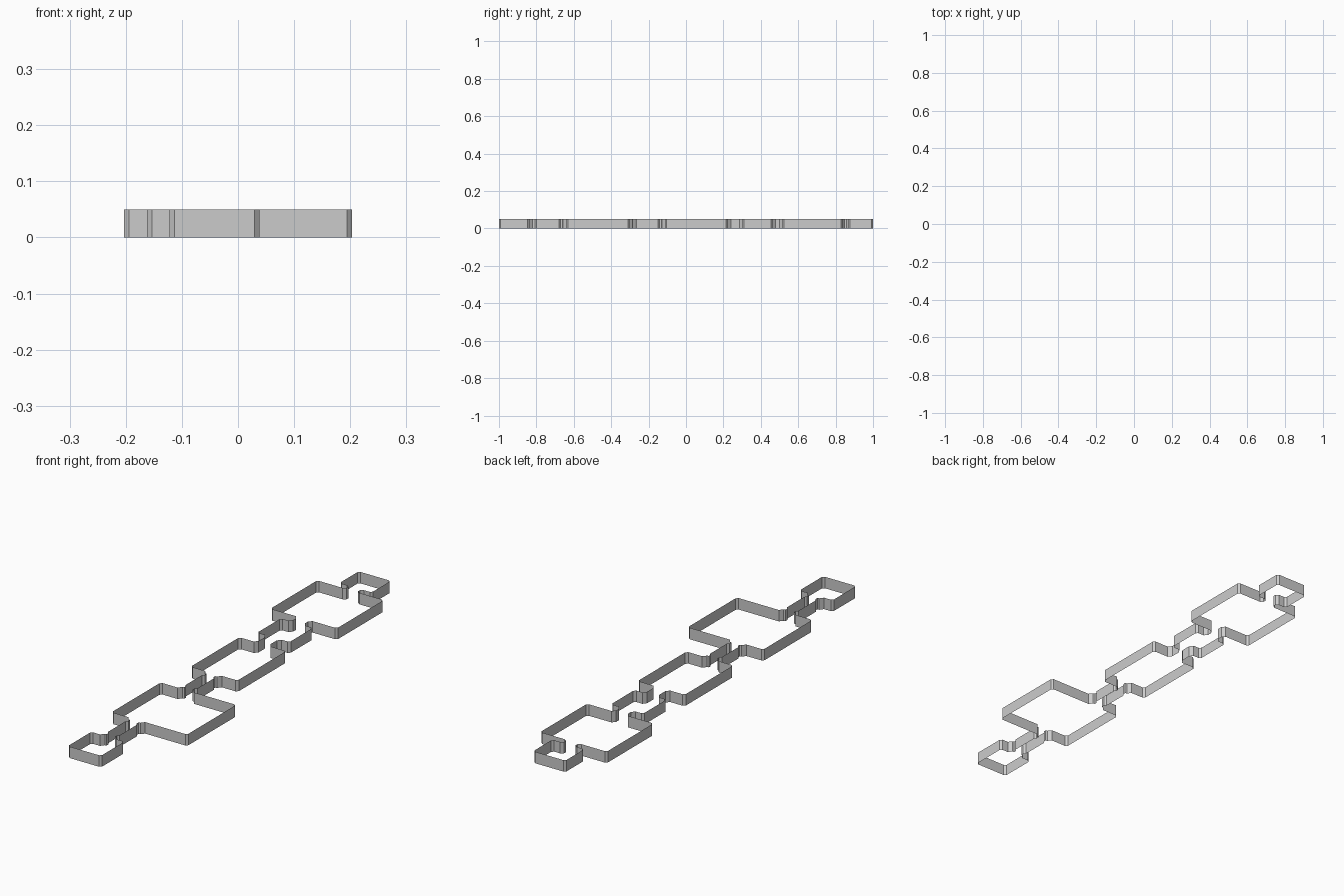
import bpy, bmesh

if "Cube" in bpy.data.objects:
    bpy.data.objects.remove(bpy.data.objects["Cube"])

HEIGHT = 0.05
CHAMFER = 0.009
NECK_X, NECK_HALF, FLARE, JAMB = -0.04, 0.028, 0.012, 0.008

# rooms from front to back: left, right, front, back
ROOMS = [
    (-0.122, 0.038, -1.00, -0.838),
    (-0.162, 0.203, -0.641, -0.302),
    (-0.150, 0.076, -0.112, 0.224),
    (-0.117, 0.038, 0.301, 0.463),
    (-0.203, 0.118, 0.514, 0.837),
    (-0.117, 0.038, 0.868, 1.00),
]


def mouth(side, wall_y, gap, direction):
    """Flared door mouth and jamb, listed from the room into the passage."""
    inner = NECK_X + side * NECK_HALF
    pts = [(inner + side * FLARE, wall_y),
           (inner, wall_y + direction * min(0.016, gap * 0.3))]
    # long passages have a narrow jamb just behind the mouth
    if gap > 0.1:
        pts += [(inner - side * JAMB, wall_y + direction * 0.018),
                (inner - side * JAMB, wall_y + direction * 0.030),
                (inner, wall_y + direction * 0.038)]
    return pts


def side_points(side):
    """Wall line of one side, front to back; side is -1 (left) or 1 (right)."""
    pts = []
    for i, (left, right, front, back) in enumerate(ROOMS):
        wall = right if side > 0 else left
        if i > 0:
            pts += mouth(side, front, front - ROOMS[i - 1][3], -1)[::-1]
        # chamfered room corners
        pts += [(wall - side * CHAMFER, front), (wall, front + CHAMFER),
                (wall, back - CHAMFER), (wall - side * CHAMFER, back)]
        if i < len(ROOMS) - 1:
            pts += mouth(side, back, ROOMS[i + 1][2] - back, 1)
    return pts


# thin upright wall following the closed outline, open at top and bottom
outline = side_points(1) + side_points(-1)[::-1]
bm = bmesh.new()
low = [bm.verts.new((x, y, 0)) for x, y in outline]
high = [bm.verts.new((x, y, HEIGHT)) for x, y in outline]
n = len(outline)
for i in range(n):
    j = (i + 1) % n
    bm.faces.new((low[i], low[j], high[j], high[i]))

mesh = bpy.data.meshes.new("room_walls")
bm.to_mesh(mesh)
bm.free()
walls = bpy.data.objects.new("room_walls", mesh)
bpy.context.collection.objects.link(walls)
